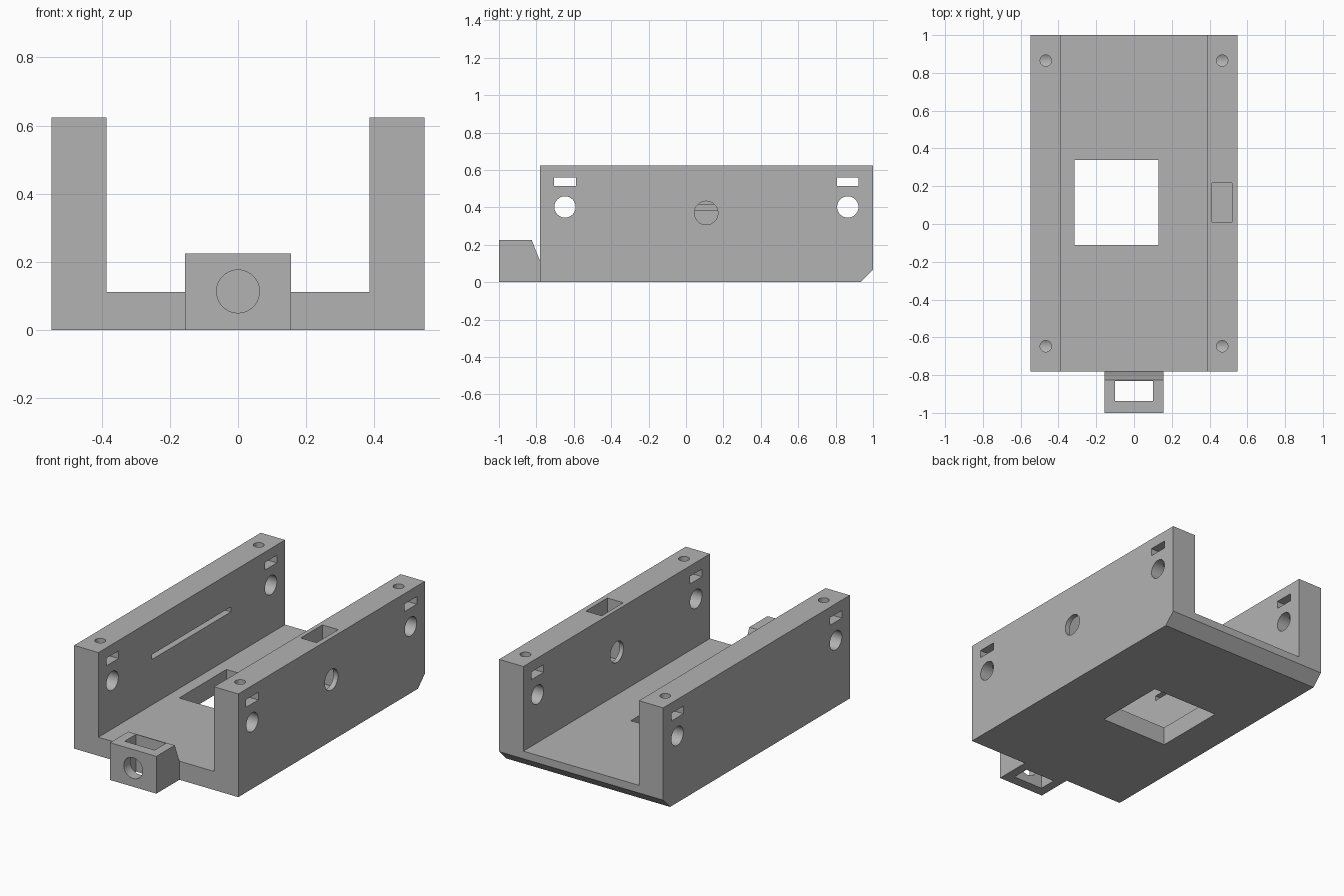
import bpy, bmesh
from math import radians, pi
from mathutils import Matrix, Vector

cube = bpy.data.objects.get("Cube")
if cube:
    bpy.data.objects.remove(cube, do_unlink=True)

grey = bpy.data.materials.new("plain grey")
grey.use_nodes = True
COLOUR = (0.45, 0.45, 0.45, 1)
grey.diffuse_color = COLOUR
grey.node_tree.nodes["Principled BSDF"].inputs["Base Color"].default_value = COLOUR


def finish(bm, name):
    bmesh.ops.recalc_face_normals(bm, faces=bm.faces[:])
    mesh = bpy.data.meshes.new(name)
    bm.to_mesh(mesh)
    bm.free()
    mesh.materials.append(grey)
    obj = bpy.data.objects.new(name, mesh)
    bpy.context.collection.objects.link(obj)
    return obj


def prism(name, points, axis, start, end, chamfer=0):
    """Extrude a profile along x or y; chamfer the lower rear edge if asked."""
    bm = bmesh.new()
    place = (lambda a, b: (start, a, b)) if axis == 'x' else (lambda a, b: (a, start, b))
    face = bm.faces.new([bm.verts.new(place(a, b)) for a, b in points])
    out = bmesh.ops.extrude_face_region(bm, geom=[face])
    shift = Vector((end - start, 0, 0) if axis == 'x' else (0, end - start, 0))
    verts = [v for v in out["geom"] if isinstance(v, bmesh.types.BMVert)]
    bmesh.ops.translate(bm, verts=verts, vec=shift)
    if chamfer:
        edges = [e for e in bm.edges
                 if all(v.co.z < 0.001 and v.co.y > end - 0.001 for v in e.verts)]
        bmesh.ops.bevel(bm, geom=edges, offset=chamfer, segments=1, affect='EDGES')
    return finish(bm, name)


def box(xs, ys, zs):
    bm = bmesh.new()
    size = [b - a for a, b in (xs, ys, zs)]
    mid = [(a + b) / 2 for a, b in (xs, ys, zs)]
    bmesh.ops.create_cube(bm, size=1, matrix=Matrix.Translation(mid) @ Matrix.Diagonal((*size, 1)))
    return finish(bm, "cutter")


def rod(centre, radius, length, axis):
    turn = {'x': Matrix.Rotation(pi / 2, 4, 'Y'),
            'y': Matrix.Rotation(pi / 2, 4, 'X'),
            'z': Matrix.Identity(4)}[axis]
    bm = bmesh.new()
    bmesh.ops.create_cone(bm, cap_ends=True, segments=40, radius1=radius, radius2=radius,
                          depth=length, matrix=Matrix.Translation(centre) @ turn)
    return finish(bm, "cutter")


def activate(obj):
    bpy.ops.object.select_all(action='DESELECT')
    obj.select_set(True)
    bpy.context.view_layer.objects.active = obj


def cut(obj, cutter):
    cutter.hide_render = True
    activate(obj)
    mod = obj.modifiers.new("cut", 'BOOLEAN')
    mod.operation = 'DIFFERENCE'
    mod.solver = 'EXACT'
    mod.object = cutter
    bpy.ops.object.modifier_apply(modifier=mod.name)
    bpy.data.objects.remove(cutter, do_unlink=True)


OUT, INN, TOP, FLOOR = 0.548, 0.386, 0.623, 0.112
FRONT, BACK = -0.78, 1.0

# U-shaped tray
tray = prism("channel_body", [(-OUT, 0), (OUT, 0), (OUT, TOP), (INN, TOP), (INN, FLOOR),
                              (-INN, FLOOR), (-INN, TOP), (-OUT, TOP)],
             'y', FRONT, BACK, chamfer=0.066)

# window in the floor
cut(tray, box((-0.316, 0.131), (-0.11, 0.34), (-0.1, 0.2)))

# cross holes, nut slots and screw holes at each end of the walls
for y in (-0.647, 0.865):
    cut(tray, rod((0, y, 0.402), 0.057, 1.4, 'x'))
    cut(tray, box((-0.7, 0.7), (y - 0.058, y + 0.058), (0.514, 0.56)))
    for x in (-0.467, 0.467):
        cut(tray, rod((x, y, 0.55), 0.03, 0.3, 'z'))

# pocket and round port in the left wall
cut(tray, box((0.412, 0.518), (0.01, 0.216), (0.27, 0.7)))
cut(tray, rod((0.467, 0.108, 0.37), 0.063, 0.3, 'x'))

# long groove inside the right wall
cut(tray, box((-INN - 0.08, -INN + 0.05), (-0.27, 0.484), (0.386, 0.416)))

# front lug with sloped rear, vertical slot and round front hole
lug = prism("front_lug", [(-1, 0), (FRONT, 0), (FRONT, 0.112), (-0.825, 0.225), (-1, 0.225)],
            'x', -0.155, 0.155)
cut(lug, box((-0.1, 0.1), (-0.938, -0.83), (-0.1, 0.3)))
cut(lug, rod((0, -0.98, 0.113), 0.063, 0.12, 'y'))

for obj in (tray, lug):
    activate(obj)
    bpy.ops.object.shade_smooth_by_angle(angle=radians(30))
